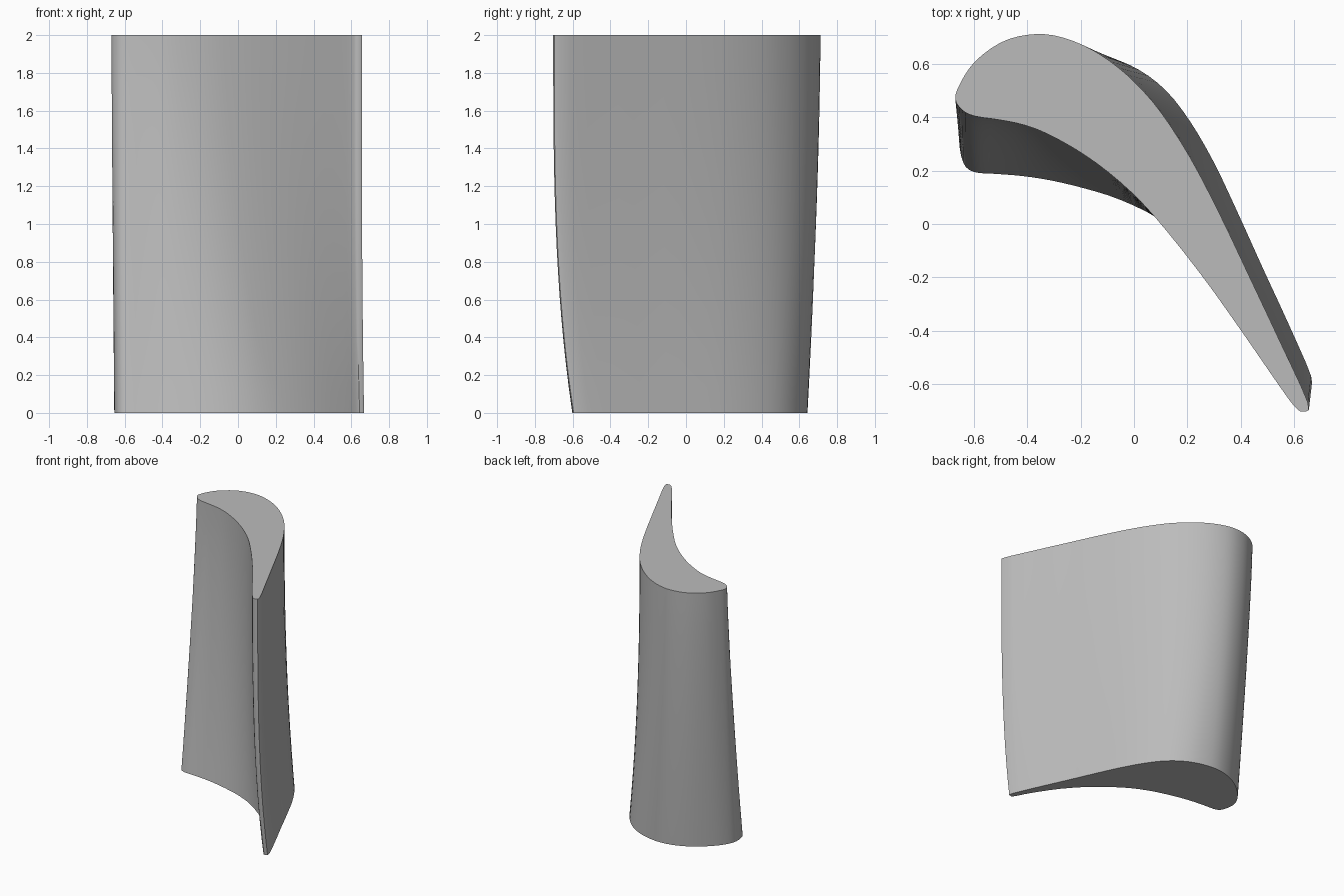
import bpy
import bmesh
from mathutils import Vector

cube = bpy.data.objects.get("Cube")
if cube:
    bpy.data.objects.remove(cube, do_unlink=True)

HEIGHT = 2.0
LEVELS = 16   # spanwise rings
STEPS = 3     # smoothing steps between profile points

# Aerofoil sections: leading edge, over the convex side, trailing edge, back along the concave side
TIP = [(-.67, .47), (-.65, .53), (-.595, .61), (-.5, .68), (-.4, .709), (-.3, .707), (-.19, .67),
       (-.09, .61), (.004, .53), (.1, .42), (.21, .25), (.32, .04), (.434, -.2), (.547, -.44),
       (.652, -.67), (.633, -.703), (.603, -.685), (.547, -.61), (.397, -.393), (.247, -.184),
       (.075, .03), (-.052, .157), (-.184, .258), (-.315, .333), (-.408, .37), (-.502, .39),
       (-.595, .404), (-.644, .427)]
ROOT = [(-.655, .32), (-.63, .395), (-.57, .475), (-.47, .56), (-.36, .617), (-.23, .643), (-.09, .623),
        (.02, .577), (.12, .5), (.21, .385), (.3, .23), (.39, .04), (.485, -.17), (.575, -.365),
        (.664, -.57), (.65, -.6), (.625, -.585), (.565, -.475), (.44, -.29), (.285, -.125),
        (.1, .015), (-.05, .09), (-.18, .132), (-.31, .163), (-.42, .18), (-.52, .188),
        (-.6, .195), (-.64, .23)]


def smooth_loop(points):
    """Closed Catmull-Rom curve through the points."""
    pts = [Vector(p) for p in points]
    n = len(pts)
    out = []
    for i in range(n):
        a, b, c, d = (pts[(i + k) % n] for k in (-1, 0, 1, 2))
        for s in range(STEPS):
            t = s / STEPS
            out.append(b + (c - a) * t / 2 + (a - b * 2.5 + c * 2 - d / 2) * t**2
                       + ((b - c) * 3 + d - a) * t**3 / 2)
    return out


def blend(tip, root, f):
    """Section at height fraction f; the trailing edge sweeps mostly near the root."""
    along = min(max((tip.x + .65) / 1.3, 0), 1)
    return tip.lerp(root, (1 - f) ** (1.2 + 1.8 * along))


metal = bpy.data.materials.new("grey metal")
metal.use_nodes = True
colour = (0.5, 0.5, 0.5, 1)
metal.diffuse_color = colour
metal.node_tree.nodes["Principled BSDF"].inputs["Base Color"].default_value = colour

# Loft the sections into a solid blade
tip, root = smooth_loop(TIP), smooth_loop(ROOT)
bm = bmesh.new()
rings = []
for level in range(LEVELS + 1):
    f = level / LEVELS
    ring = [blend(t, r, f) for t, r in zip(tip, root)]
    rings.append([bm.verts.new((p.x, p.y, HEIGHT * f)) for p in ring])
for low, high in zip(rings, rings[1:]):
    for i in range(len(low)):
        j = (i + 1) % len(low)
        bm.faces.new((low[i], low[j], high[j], high[i]))
bm.faces.new(rings[0])
bm.faces.new(rings[-1])
bmesh.ops.recalc_face_normals(bm, faces=bm.faces)

mesh = bpy.data.meshes.new("aerofoil_blade")
bm.to_mesh(mesh)
bm.free()
mesh.materials.append(metal)
blade = bpy.data.objects.new("aerofoil_blade", mesh)
bpy.context.collection.objects.link(blade)
bpy.context.view_layer.objects.active = blade
blade.select_set(True)
bpy.ops.object.shade_smooth_by_angle(angle=0.6)
